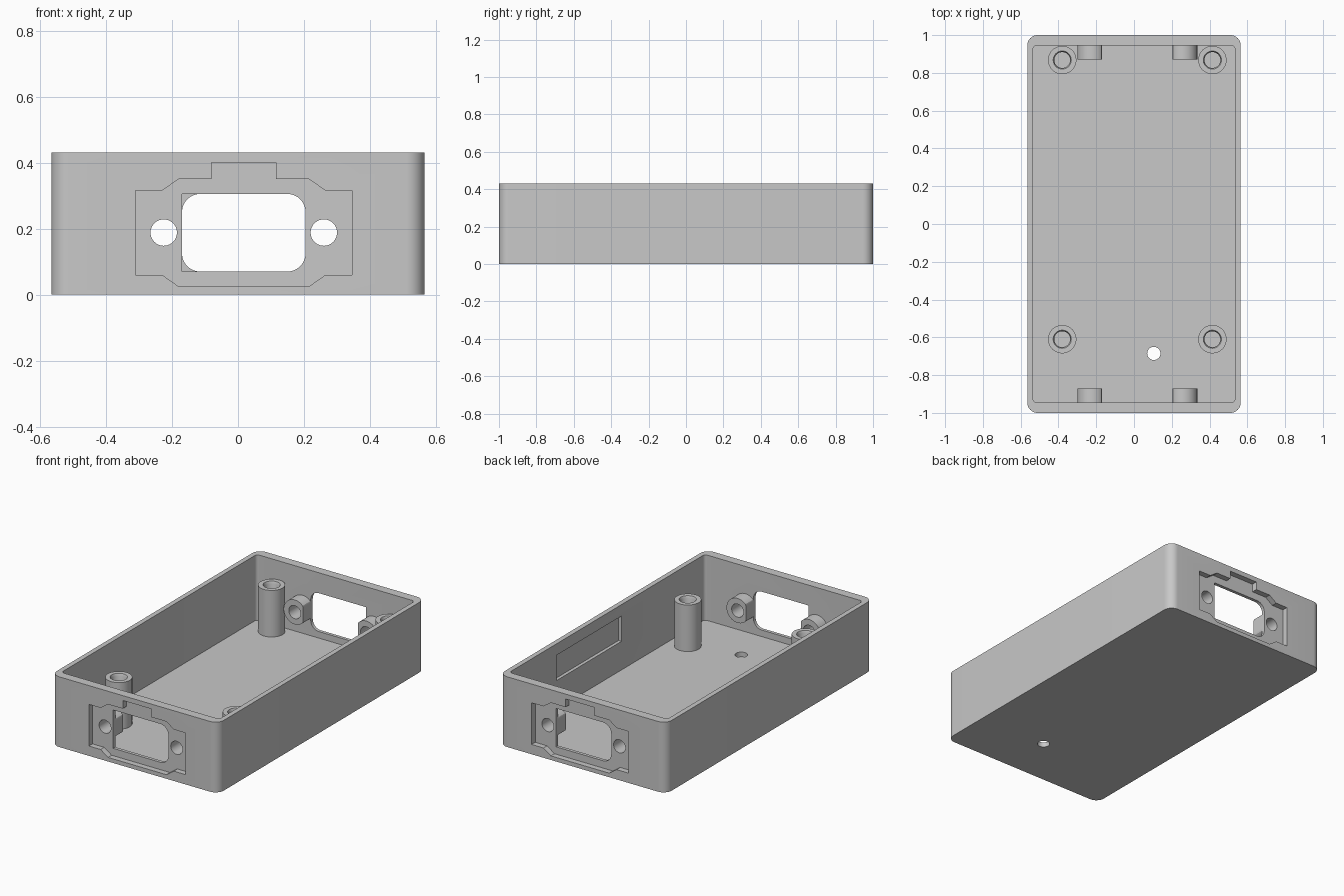
import bpy, bmesh, math
from mathutils import Vector

if "Cube" in bpy.data.objects:
    bpy.data.objects.remove(bpy.data.objects["Cube"])

MID = 0.0175           # fittings are centred slightly to one side
HALF_X, HALF_Y, TOP = 0.565, 1.0, 0.43
FLOOR = 0.03
IN_X, IN_Y = 0.535, 0.945
HOLE_X, HOLE_Z = 0.2425, 0.188

grey = bpy.data.materials.new("plain grey")
grey.use_nodes = True
COLOUR = (0.58, 0.58, 0.58, 1)
grey.diffuse_color = COLOUR
grey.node_tree.nodes["Principled BSDF"].inputs["Base Color"].default_value = COLOUR


def finish(name, bm):
    bmesh.ops.recalc_face_normals(bm, faces=bm.faces[:])
    mesh = bpy.data.meshes.new(name)
    bm.to_mesh(mesh)
    bm.free()
    mesh.materials.append(grey)
    obj = bpy.data.objects.new(name, mesh)
    bpy.context.collection.objects.link(obj)
    return obj


def prism(name, profile, start, end, axis="z"):
    """Extrude an xy profile along z, or an xz profile along y."""
    bm = bmesh.new()
    place = (lambda p: (p[0], p[1], start)) if axis == "z" else (lambda p: (p[0], start, p[1]))
    face = bm.faces.new([bm.verts.new(place(p)) for p in profile])
    step = Vector((0, 0, end - start)) if axis == "z" else Vector((0, end - start, 0))
    out = bmesh.ops.extrude_face_region(bm, geom=[face])
    bmesh.ops.translate(bm, vec=step, verts=[g for g in out["geom"] if isinstance(g, bmesh.types.BMVert)])
    return finish(name, bm)


def rounded(x0, x1, y0, y1, radii, seg=10):
    """Rectangle profile; radii run from upper right anticlockwise."""
    pts = []
    corners = [(x1, y1, -1, -1), (x0, y1, 1, -1), (x0, y0, 1, 1), (x1, y0, -1, 1)]
    for i, ((x, y, sx, sy), r) in enumerate(zip(corners, radii)):
        if r == 0:
            pts.append((x, y))
            continue
        for k in range(seg + 1):
            a = math.pi / 2 * (i + k / seg)
            pts.append((x + sx * r + r * math.cos(a), y + sy * r + r * math.sin(a)))
    return pts


def circle(cx, cy, r, n=40):
    return [(cx + r * math.cos(math.tau * k / n), cy + r * math.sin(math.tau * k / n)) for k in range(n)]


def cut(target, cutter):
    mod = target.modifiers.new("cut", "BOOLEAN")
    mod.operation, mod.solver, mod.object = "DIFFERENCE", "EXACT", cutter
    bpy.context.view_layer.objects.active = target
    bpy.ops.object.modifier_apply(modifier=mod.name)


def lathe(name, profile, x, y, n=40):
    """Turn a radius and height profile around a vertical axis."""
    bm = bmesh.new()
    rings = [[bm.verts.new((x + px, y + py, z)) for px, py in circle(0, 0, r, n)] for r, z in profile]
    for a, b in zip(rings, rings[1:]):
        for k in range(n):
            j = (k + 1) % n
            bm.faces.new((a[k], a[j], b[j], b[k]))
    bm.faces.new(rings[0])
    bm.faces.new(rings[-1])
    return finish(name, bm)


# Tray shell with hollow inside
case = prism("case", rounded(-HALF_X, HALF_X, -HALF_Y, HALF_Y, [0.055] * 4), 0, TOP)
cutters = [prism("cavity_cutter", rounded(-IN_X, IN_X, -IN_Y, IN_Y, [0.02] * 4, 6), FLOOR, 0.6)]

# Floor hole and shallow pocket inside the left wall
cutters.append(prism("floor_hole_cutter", circle(0.105, -0.685, 0.035), -0.1, 0.1))
cutters.append(prism("pocket_cutter", rounded(0.5, 0.555, -0.14, 0.49, [0] * 4), 0.205, 0.36))

# Half outline of the connector recess, mirrored about its middle
half = [(0.0975, 0.40), (0.0975, 0.35), (0.1975, 0.35), (0.2475, 0.315),
        (0.3275, 0.315), (0.3275, 0.06), (0.2475, 0.06), (0.1975, 0.025)]
outline = half + [(-x, z) for x, z in reversed(half)]

bosses = []
for end, s in (("front", -1), ("back", 1)):
    # The back end is the front end turned half way round
    def turned(pts):
        return [(MID - s * x, z) for x, z in pts]
    cutters.append(prism(end + "_recess_cutter", turned(outline), s * 1.1, s * 0.965, "y"))
    opening = rounded(-0.187, 0.187, 0.07, 0.305, [0.055, 0, 0, 0.055])
    cutters.append(prism(end + "_opening_cutter", turned(opening), s * 1.05, s * 0.9, "y"))
    for side, m in (("right", -1), ("left", 1)):
        hole = prism(f"{end}_{side}_screw_cutter", circle(MID + m * HOLE_X, HOLE_Z, 0.04), s * 1.05, s * 0.8, "y")
        cutters.append(hole)
        # Screw boss, cut flat beside the opening
        shape = [(MID + m * max(x, 0.187), z) for x, z in circle(HOLE_X, HOLE_Z, 0.075, 48)]
        boss = prism(f"{end}_{side}_screw_boss", shape, s * 0.95, s * 0.87, "y")
        cut(boss, hole)
        bosses.append(boss)

for cutter in cutters:
    cut(case, cutter)
for cutter in cutters:
    bpy.data.objects.remove(cutter)

# Four hollow mounting posts
posts = []
profile = [(0.075, 0.02), (0.075, 0.315), (0.048, 0.315), (0.042, 0.3), (0.042, 0.05)]
for end, y in (("front", -0.61), ("back", 0.868)):
    for side, m in (("right", -1), ("left", 1)):
        posts.append(lathe(f"{end}_{side}_post", profile, MID + m * 0.3975, y))

# Smooth curved walls, keep edges crisp
bpy.ops.object.select_all(action="DESELECT")
for obj in [case] + bosses + posts:
    obj.select_set(True)
bpy.context.view_layer.objects.active = case
bpy.ops.object.shade_smooth_by_angle(angle=math.radians(30))
